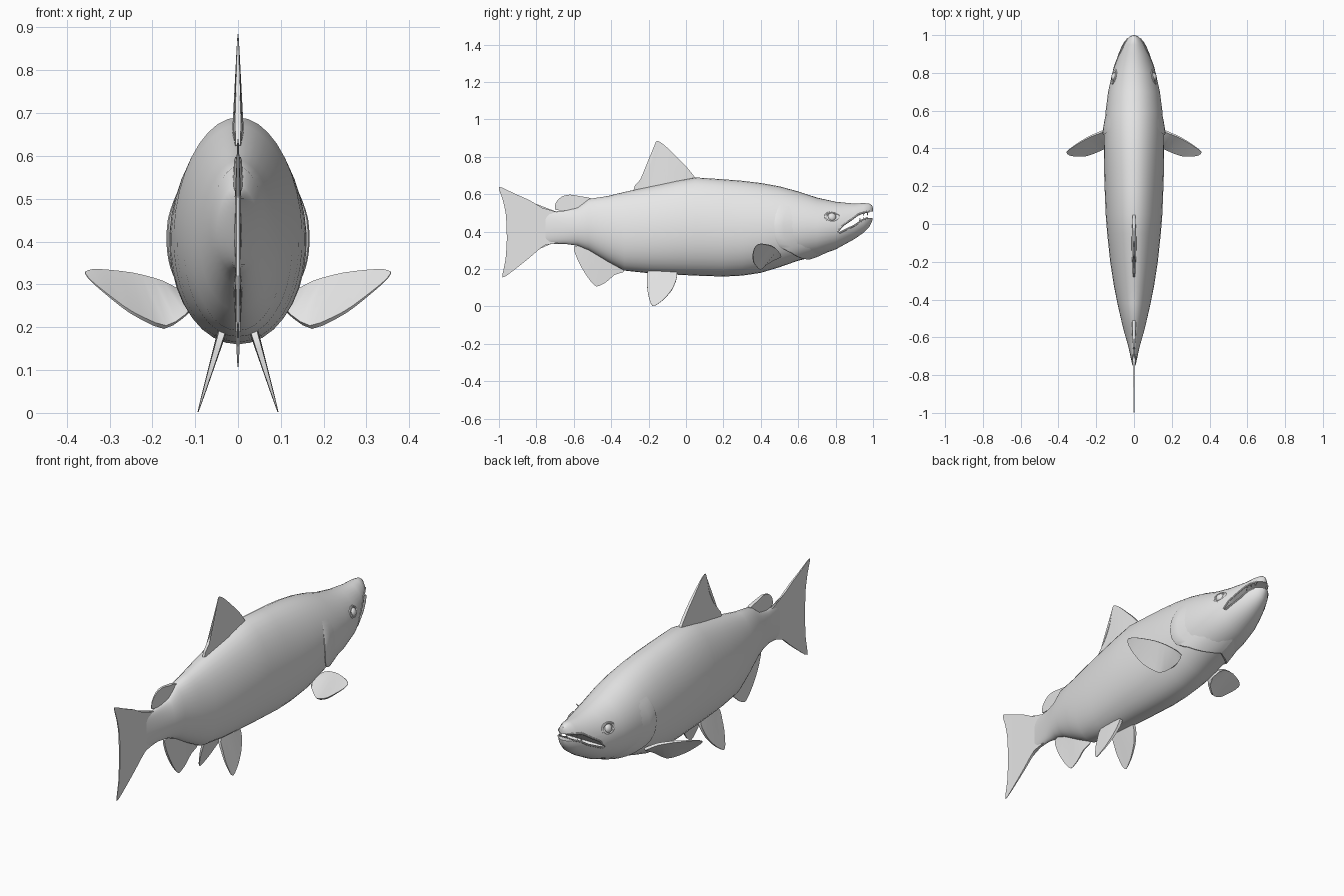
import bpy, bmesh
from math import sin, cos, acos, pi
from mathutils import Vector
from mathutils.geometry import normal

if "Cube" in bpy.data.objects:
    bpy.data.objects.remove(bpy.data.objects["Cube"])

grey = bpy.data.materials.new("plain grey")
grey.use_nodes = True
grey.diffuse_color = (0.8, 0.8, 0.8, 1)
grey.node_tree.nodes["Principled BSDF"].inputs["Base Color"].default_value = grey.diffuse_color

# Body stations: y, belly z, back z, half width
STATIONS = [
    (-.75, .335, .505, .008), (-.65, .335, .512, .03), (-.58, .325, .53, .05),
    (-.52, .3, .575, .065), (-.42, .24, .59, .088), (-.33, .192, .612, .106),
    (-.2, .178, .64, .126), (-.05, .17, .672, .142), (.05, .165, .69, .15),
    (.2, .16, .68, .156), (.3, .165, .672, .159), (.4, .18, .66, .16),
    (.5, .21, .642, .157), (.6, .245, .615, .15), (.7, .27, .582, .137),
    (.8, .305, .56, .115), (.9, .36, .55, .08), (.95, .395, .553, .058),
    (.98, .425, .55, .038), (.995, .455, .54, .02), (1, .48, .525, .004)]


def lookup(table, key):
    """Linear interpolation of a table of tuples by its first column."""
    key = min(max(key, table[0][0]), table[-1][0])
    for low, high in zip(table, table[1:]):
        if key <= high[0]:
            f = (key - low[0]) / (high[0] - low[0])
            return [p + (q - p) * f for p, q in zip(low, high)]


def skin(y, angle, lift=0, side=1):
    """Point on the egg-shaped body; angle runs from back to belly."""
    _, belly, back, half = lookup(STATIONS, y)
    x = (half + lift) * sin(angle) * (1 - .08 * cos(angle))
    z = (belly + back) / 2 + ((back - belly) / 2 + lift) * cos(angle)
    return Vector((side * x, y, z))


def skin_at(y, z, lift=0, side=1):
    """Point on the body side at a given height."""
    _, belly, back, _ = lookup(STATIONS, y)
    c = (2 * z - belly - back) / (back - belly)
    return skin(y, acos(max(-1, min(1, c))), lift, side)


def finish(obj, name):
    obj.name = name
    obj.data.materials.clear()
    obj.data.materials.append(grey)
    bpy.ops.object.select_all(action='DESELECT')
    obj.select_set(True)
    bpy.context.view_layer.objects.active = obj
    bpy.ops.object.shade_smooth_by_angle(angle=.6)
    return obj


def make(name, bm):
    bmesh.ops.recalc_face_normals(bm, faces=bm.faces)
    mesh = bpy.data.meshes.new(name)
    bm.to_mesh(mesh)
    bm.free()
    obj = bpy.data.objects.new(name, mesh)
    bpy.context.collection.objects.link(obj)
    return finish(obj, name)


def loft(name, rows, closed=False, caps=False):
    bm = bmesh.new()
    rings = [[bm.verts.new(p) for p in row] for row in rows]
    for r, s in zip(rings, rings[1:]):
        for i in range(len(r) if closed else len(r) - 1):
            j = (i + 1) % len(r)
            bm.faces.new((r[i], r[j], s[j], s[i]))
    if caps:
        bm.faces.new(rings[0])
        bm.faces.new(rings[-1])
    return make(name, bm)


def smooth_outline(pts, steps=3):
    out = []
    for i, p in enumerate(pts):
        q, r = pts[(i + 1) % len(pts)], pts[(i + 2) % len(pts)]
        m0, m1 = (q - pts[i - 1]) * .35, (r - p) * .35
        for k in range(steps):
            t = k / steps
            u = t * t * (3 - 2 * t)
            out.append(p.lerp(q, u) + m0 * t * (1 - t) ** 2 - m1 * t * t * (1 - t))
    return out


def fin(name, outline, root, thick, side=1):
    """Fin blade, thick at the root and thin at the tip."""
    pts = smooth_outline([Vector((side * x, y, z)) for x, y, z in outline])
    root = Vector((side * root[0], root[1], root[2]))
    n = normal(pts)
    reach = max((p - root).length for p in pts)
    offs = [n * (.001 + thick * (1 - (p - root).length / reach)) for p in pts]
    bm = bmesh.new()
    a = [bm.verts.new(p + o) for p, o in zip(pts, offs)]
    b = [bm.verts.new(p - o) for p, o in zip(pts, offs)]
    flats = [bm.faces.new(a), bm.faces.new(b[::-1])]
    for i in range(len(a)):
        bm.faces.new((a[i - 1], b[i - 1], b[i], a[i]))
    bmesh.ops.triangulate(bm, faces=flats)
    return make(name, bm)


def middle(outline):
    return [(0, y, z) for y, z in outline]


# Body, with the open mouth cut through the head
SEGMENTS = 36
body = loft("body", [[skin(s[0], 2 * pi * i / SEGMENTS) for i in range(SEGMENTS)]
                     for s in STATIONS], closed=True, caps=True)
upper_lip = [(.81, .4), (.84, .435), (.88, .462), (.92, .492), (.95, .503), (.98, .508)]
lower_lip = [(.82, .393), (.86, .413), (.9, .432), (.94, .46), (.97, .473)]
gape = upper_lip + [(1.05, .505), (1.05, .475)] + lower_lip[::-1]
cutter = loft("mouth_cutter", [[(x, y, z) for y, z in gape] for x in (-.3, .3)],
              closed=True, caps=True)
cutter.hide_render = True
cut = body.modifiers.new("mouth", 'BOOLEAN')
cut.operation, cut.solver, cut.object = 'DIFFERENCE', 'EXACT', cutter
bpy.context.view_layer.objects.active = body
bpy.ops.object.modifier_apply(modifier="mouth")
bpy.data.objects.remove(cutter)
finish(body, "body")

# Fins on the middle line
fin("tail_fin", middle([
    (-1, .64), (-.92, .605), (-.835, .567), (-.74, .512), (-.66, .49), (-.66, .35),
    (-.755, .327), (-.835, .262), (-.9, .21), (-.98, .155), (-.965, .25),
    (-.958, .36), (-.963, .49), (-.98, .57)]), (0, -.66, .42), .008)
fin("dorsal_fin", middle([
    (-.28, .625), (-.22, .706), (-.18, .787), (-.16, .883), (-.12, .866),
    (-.06, .81), (-.005, .755), (.04, .7), (.05, .66), (-.1, .62)]), (0, -.1, .63), .015)
fin("adipose_fin", middle([
    (-.7, .52), (-.695, .557), (-.663, .588), (-.62, .598), (-.57, .59),
    (-.51, .578), (-.53, .54), (-.59, .518), (-.663, .513)]), (0, -.55, .54), .012)
fin("anal_fin", middle([
    (-.6, .32), (-.57, .23), (-.525, .155), (-.48, .107), (-.43, .128),
    (-.38, .17), (-.33, .19), (-.4, .26), (-.5, .32)]), (0, -.48, .28), .012)

# Edge of the gill cover: angle round the body, y
GILL = [(1, .5), (1.25, .48), (1.5, .47), (1.83, .475), (2.08, .5),
        (2.35, .56), (2.85, .63), (pi, .66)]

for side, word in ((1, "left"), (-1, "right")):
    # Paired fins
    fin("pectoral_fin_" + word, [
        (.12, .505, .27), (.18, .485, .305), (.25, .455, .325), (.33, .405, .335),
        (.357, .38, .329), (.345, .365, .31), (.31, .358, .28), (.25, .362, .235),
        (.17, .395, .2), (.11, .44, .24)], (.12, .47, .25), .008, side)
    fin("pelvic_fin_" + word, [(.04 + .3 * (.18 - z), y, z) for y, z in [
        (-.2, .19), (-.208, .13), (-.205, .08), (-.19, .02), (-.17, .002),
        (-.12, .037), (-.075, .09), (-.05, .15), (-.06, .19)]],
        (.04, -.12, .19), .011, side)

    # Gill cover: raised rear rim that fades forward into the head
    rows = []
    for k in range(25):
        angle = 1 + (pi - 1) * k / 24
        edge = lookup(GILL, angle)[1]
        rise = .009 * min(1, k / 5)
        rows.append([skin(edge + dy, angle, lift, side) for dy, lift in
                     ((.006, -.004), (0, rise * .6), (.008, rise),
                      (.05, rise * .6), (.12, -.003))])
    loft("gill_cover_" + word, rows)

    # Eye and eyelid, set into the side of the head
    turn = Vector((side, .25, .3)).to_track_quat('Z', 'Y').to_euler()
    spot = skin_at(.78, .48, -.004, side)
    bpy.ops.mesh.primitive_uv_sphere_add(segments=20, ring_count=12, radius=.022,
                                         location=spot, rotation=turn)
    finish(bpy.context.object, "eye_" + word).scale.z = .7
    bpy.ops.mesh.primitive_torus_add(major_segments=24, minor_segments=8, major_radius=.025,
                                     minor_radius=.006, location=spot, rotation=turn)
    finish(bpy.context.object, "eyelid_" + word).scale = (1.4, 1, 1)

    # Lips: slim ridges following the mouth
    for label, path in (("upper", upper_lip), ("lower", lower_lip)):
        curve = bpy.data.curves.new(label, 'CURVE')
        curve.dimensions, curve.bevel_depth, curve.bevel_resolution = '3D', .005, 2
        curve.use_fill_caps = True
        line = curve.splines.new('POLY')
        line.points.add(len(path) - 1)
        for point, (y, z) in zip(line.points, path):
            point.co = (*skin_at(y, z, -.002, side), 1)
        lip = bpy.data.objects.new(label, curve)
        bpy.context.collection.objects.link(lip)
        bpy.ops.object.select_all(action='DESELECT')
        lip.select_set(True)
        bpy.context.view_layer.objects.active = lip
        bpy.ops.object.convert(target='MESH')
        finish(bpy.context.object, label + "_lip_" + word)

    # Teeth near the tips of both jaws
    for i, y in enumerate((.93, .95, .97)):
        for label, z, tilt in (("upper", .495, pi), ("lower", .468, 0)):
            bpy.ops.mesh.primitive_cone_add(
                vertices=6, radius1=.005, radius2=0, depth=.022,
                location=skin_at(y, z, -.008, side), rotation=(tilt, 0, 0))
            finish(bpy.context.object, f"{label}_tooth_{word}_{i + 1}")
